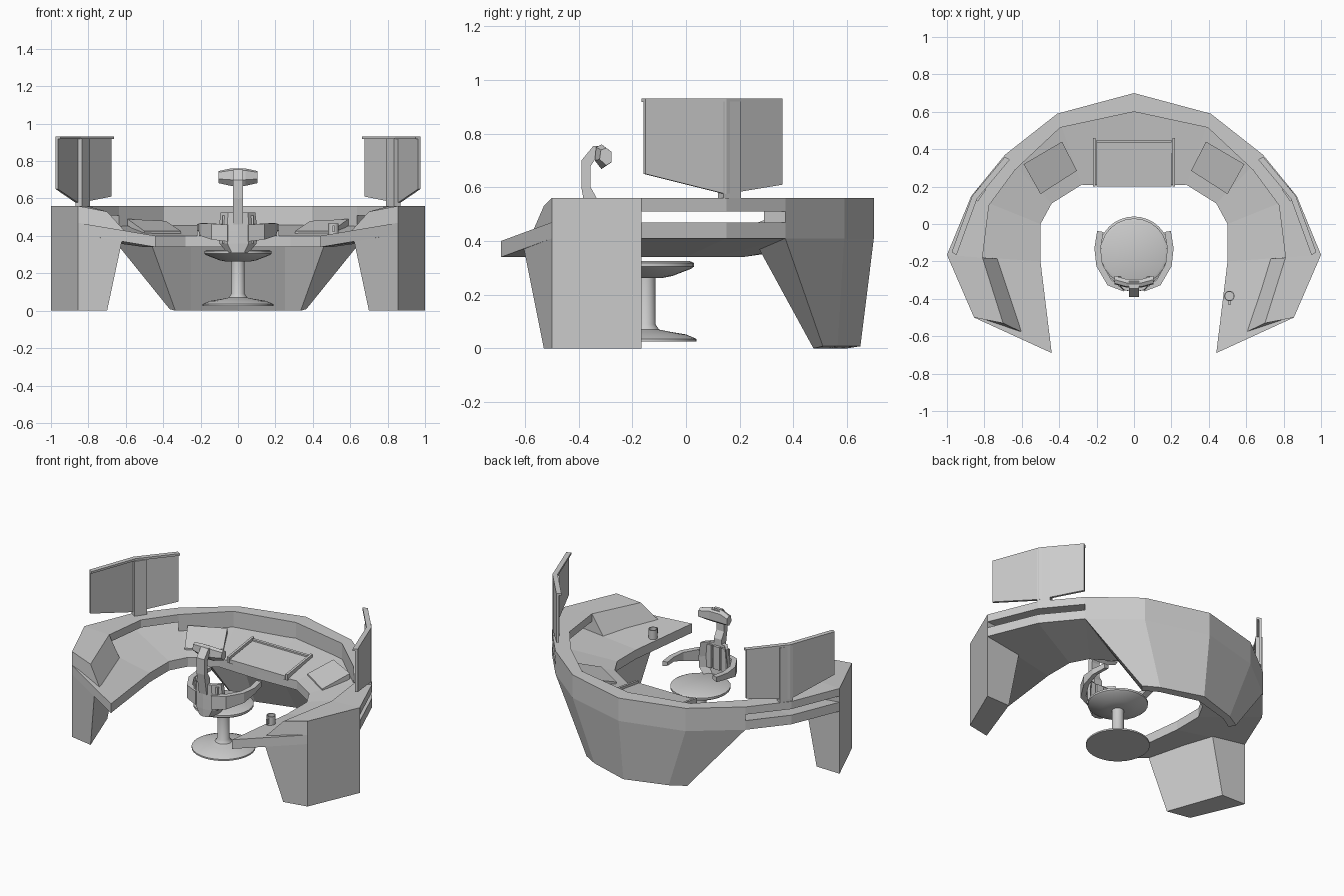
import bpy, bmesh, math
from mathutils import Vector

if "Cube" in bpy.data.objects:
    bpy.data.objects.remove(bpy.data.objects["Cube"])

grey = bpy.data.materials.new("plain grey")
grey.diffuse_color = (0.6, 0.6, 0.6, 1)
grey.use_nodes = True
grey.node_tree.nodes["Principled BSDF"].inputs["Base Color"].default_value = grey.diffuse_color


def finish(name, bm):
    bmesh.ops.recalc_face_normals(bm, faces=bm.faces)
    me = bpy.data.meshes.new(name)
    bm.to_mesh(me)
    bm.free()
    me.materials.append(grey)
    ob = bpy.data.objects.new(name, me)
    bpy.context.collection.objects.link(ob)
    return ob


def loft(name, rings):
    """Skin equal-length rings of points and cap both ends."""
    bm = bmesh.new()
    vs = [[bm.verts.new(p) for p in r] for r in rings]
    n = len(vs[0])
    for a, b in zip(vs, vs[1:]):
        for i in range(n):
            j = (i + 1) % n
            bm.faces.new((a[i], a[j], b[j], b[i]))
    bm.faces.new(vs[0])
    bm.faces.new(vs[-1])
    return finish(name, bm)


def flip(ring):
    return [(-x, y, z) for x, y, z in ring]


def sym(name, rings):
    """Loft from the centre station out to both sides as one piece."""
    return loft(name, [flip(r) for r in reversed(rings[1:])] + rings)


def pair(name, rings):
    loft("right_" + name, rings)
    loft("left_" + name, [flip(r) for r in rings])


def lathe(name, profile, centre, sides, smooth=True):
    cx, cy = centre
    ob = loft(name, [[(cx + r * math.cos(2 * math.pi * i / sides),
                       cy + r * math.sin(2 * math.pi * i / sides), z)
                      for i in range(sides)] for r, z in profile])
    if smooth:
        bpy.context.view_layer.objects.active = ob
        ob.select_set(True)
        bpy.ops.object.shade_smooth_by_angle(angle=math.radians(35))
        ob.select_set(False)
    return ob


def box(name, x0, x1, y0, y1, z0, z1):
    return loft(name, [[(x0, y0, z), (x1, y0, z), (x1, y1, z), (x0, y1, z)] for z in (z0, z1)])


# Plan stations of the desk from the back centre round to the front tip
outer = [(0, .70), (.41, .59), (.69, .37), (.87, .15), (1.0, -.165), (.855, -.50)]
rim = [(0, .60), (.395, .515), (.635, .29), (.775, .10), (.81, -.18)]
inner = [(0, .20), (.28, .21), (.44, .11), (.50, 0), (.50, -.20), (.44, -.69)]

# Worktop slab, sloping up towards the outside
sym("worktop", [[(*i, .40), (*o, .47), (*o, .41), (*i, .34)] for i, o in zip(inner, outer)])

# Raised rim: solid along the back, a bar above an open slot at the sides
sym("back_rim", [[(*o, .47), (*o, .56), (*r, .56), (*r, .45)]
                 for o, r in zip(outer[:3], rim[:3])])
pair("side_rim", [[(*o, .51), (*o, .56), (*r, .56), (*r, .51)]
                  for o, r in zip(outer[2:5], rim[2:5])])

# Tapered back pedestal
low_out = [(0, .65), (.27, .565), (.365, .51)]
low_in = [(0, .60), (.25, .53), (.335, .475)]
top_in = [(0, .38), (.25, .37), (.47, .27)]
sym("back_pedestal", [[(*o, .41), (*lo, .008), (*li, 0), (*ti, .375)]
                      for o, lo, li, ti in zip(outer, low_out, low_in, top_in)])

# Front pedestals and the raised counters above them
pair("front_pedestal", [
    [(.83, -.17, 0), (1.0, -.165, 0), (.855, -.50, 0), (.70, -.53, 0)],
    [(.75, -.17, .39), (1.0, -.165, .42), (.855, -.50, .42), (.62, -.605, .375)]])
pair("front_counter", [
    [(1.0, -.165, .41), (1.0, -.165, .56), (.81, -.18, .56), (.73, -.185, .43)],
    [(.855, -.50, .41), (.855, -.50, .56), (.70, -.53, .53), (.60, -.578, .42)]])

# Folded side screens with stem and top lip
edge = [(.69, .36, .61), (.865, .15, .575), (.975, -.15, .65)]
ix, iy = -.013, -.008
pair("screen", [[(x, y, z), (x, y, .93), (x + ix, y + iy, .93), (x + ix, y + iy, z)]
                for x, y, z in edge])
pair("screen_lip", [[(x, y, .918), (x, y, .932), (x + 2 * ix, y + 2 * iy, .932),
                     (x + 2 * ix, y + 2 * iy, .918)] for x, y, z in edge])
pair("screen_stem", [[(.87, .14, z), (.825, .205, z), (.79, .185, z), (.835, .12, z)]
                     for z in (.55, .92)])

# Centre control panel with side rails
for name, x0, x1, y0, y1, h in (("centre_panel", -.20, .20, .20, .44, .015),
                                ("panel_left_rail", -.22, -.205, .20, .46, .028),
                                ("panel_right_rail", .205, .22, .20, .46, .028),
                                ("panel_back_rail", -.20, .20, .435, .45, .025)):
    z0, z1 = .40 + .14 * (y0 - .2), .40 + .14 * (y1 - .2)
    loft(name, [[(x, y0, z0 - .01), (x, y1, z1 - .01), (x, y1, z1 + h), (x, y0, z0 + h)]
                for x in (x0, x1)])

# Tilted side consoles
quad = [(.50, .16, .425), (.305, .285, .425), (.385, .44, .48), (.59, .32, .49)]
pair("console", [[(x, y, z - .035) for x, y, z in quad], quad])

# Mug
lathe("mug", [(.028, .405), (.028, .465), (.023, .465), (.023, .42)], (.51, -.385), 14)
box("mug_handle", .505, .515, -.432, -.41, .42, .455)

# Chair base, seat
C = (0, -.15)
lathe("chair_base", [(.19, .025), (.19, .035), (.15, .052), (.09, .062), (.05, .07),
                     (.036, .09), (.036, .27)], C, 32)
seat = lathe("seat", [(.06, .262), (.10, .27), (.17, .297), (.18, .305), (.18, .318),
                      (.165, .325)], C, 24)

# Backrest: faceted shell with a tapered bottom, and raised ribs
arc = [(-.105, -.28), (-.06, -.325), (0, -.335), (.06, -.325), (.105, -.28)]


def shell(k, z, t=.028):
    back = [(x * k, y - t, z) for x, y in arc]
    return back + [(x * k, y, z) for x, y in reversed(arc)]


loft("backrest", [shell(.55, .31), shell(.95, .36), shell(1, .43), shell(.88, .525)])
for x in (-.06, 0, .06):
    box("backrest_rib", x - .024, x + .024, -.335, -.312, .36, .51)

# Armrests sweeping forward round the seat
path = [(.05, -.345, .37, .46), (.13, -.315, .38, .465), (.185, -.22, .40, .465),
        (.195, -.13, .425, .465), (.18, -.04, .435, .468)]
arm = []
for i, (x, y, a, b) in enumerate(path):
    p, q = path[max(i - 1, 0)], path[min(i + 1, len(path) - 1)]
    n = Vector((-(q[1] - p[1]), q[0] - p[0])).normalized() * .017
    arm.append([(x + n.x, y + n.y, a + .01), (x + n.x, y + n.y, b),
                (x - n.x, y - n.y, b), (x - n.x, y - n.y, a)])
pair("armrest", arm)

# Hooked neck support and headrest
hook = [(-.33, .46), (-.365, .46), (-.39, .60), (-.39, .70), (-.345, .755), (-.305, .755),
        (-.305, .72), (-.335, .71), (-.355, .68), (-.355, .60), (-.33, .555)]
loft("neck_support", [[(x, y, z) for y, z in hook] for x in (-.028, .028)])
head = [(-.325, .75), (-.305, .76), (-.285, .74), (-.285, .685), (-.305, .668), (-.33, .70)]
loft("headrest", [[(x, y + d, .715 + (z - .715) * s) for y, z in head]
                  for x, d, s in ((-.105, .008, .7), (-.04, -.01, 1), (.04, -.01, 1),
                                  (.105, .008, .7))])
